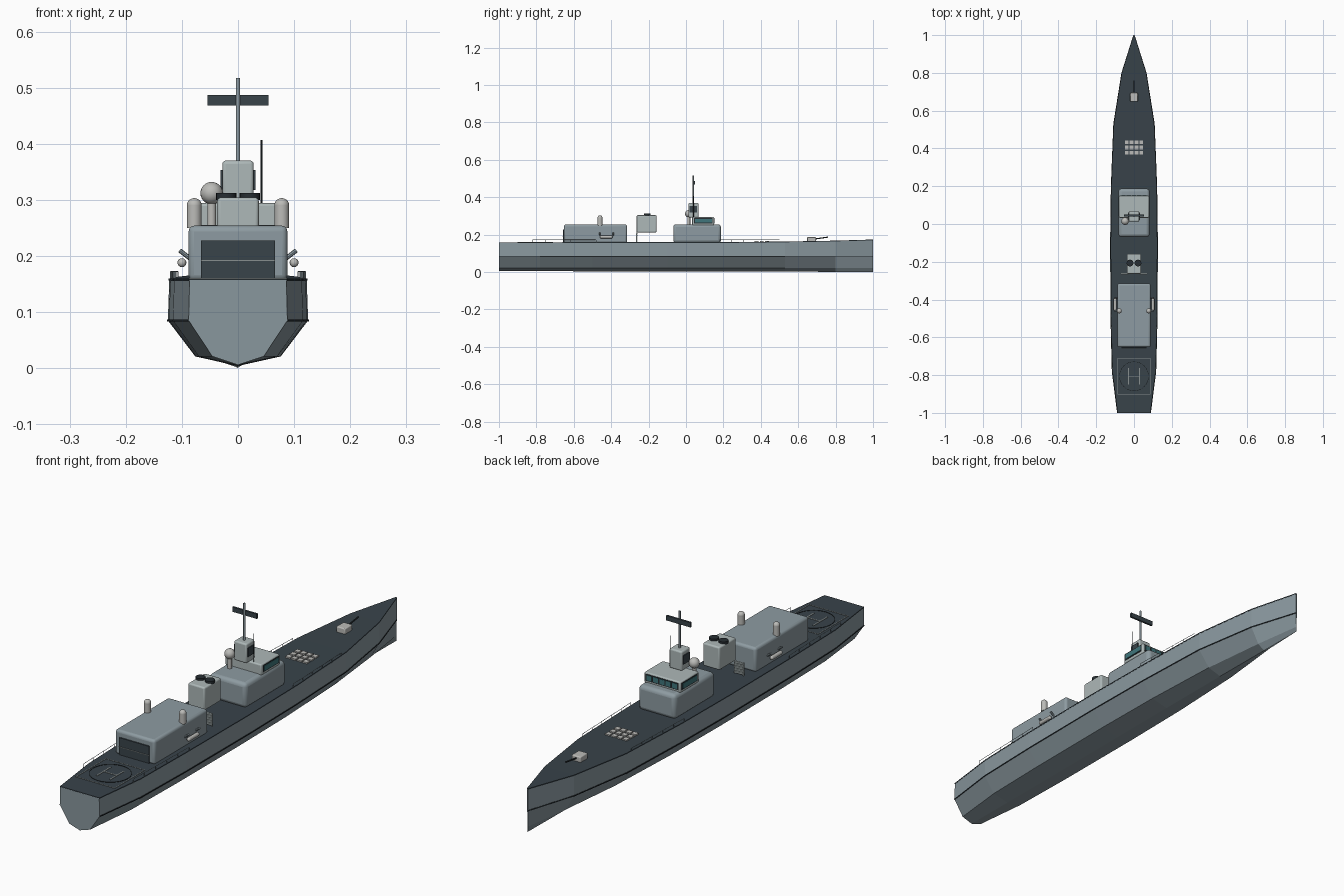
import bpy, bmesh, math
from mathutils import Vector

if "Cube" in bpy.data.objects:
    bpy.data.objects.remove(bpy.data.objects["Cube"])


def mat(name, r, g, b):
    m = bpy.data.materials.new(name)
    m.diffuse_color = (r, g, b, 1)
    m.use_nodes = True
    m.node_tree.nodes["Principled BSDF"].inputs["Base Color"].default_value = m.diffuse_color
    return m


HULL = mat("hull_grey", 0.25, 0.31, 0.34)
HOUSE = mat("house_grey", 0.27, 0.33, 0.36)
LIGHT = mat("light_grey", 0.42, 0.48, 0.48)
WHITE = mat("pale_grey", 0.5, 0.5, 0.48)
DECK = mat("deck_dark", 0.04, 0.056, 0.068)
DARK = mat("dark_fitting", 0.02, 0.027, 0.032)
GLASS = mat("glass", 0.05, 0.18, 0.2)
LINE = mat("marking", 0.25, 0.28, 0.28)


def finish(name, bm, m, smooth=False):
    bmesh.ops.recalc_face_normals(bm, faces=bm.faces)
    me = bpy.data.meshes.new(name)
    bm.to_mesh(me)
    bm.free()
    me.materials.append(m)
    o = bpy.data.objects.new(name, me)
    bpy.context.collection.objects.link(o)
    if smooth:
        bpy.context.view_layer.objects.active = o
        o.select_set(True)
        bpy.ops.object.shade_smooth_by_angle(angle=math.radians(35))
        o.select_set(False)
    return o


def add_box(bm, x0, x1, y0, y1, z0, z1):
    vs = bmesh.ops.create_cube(bm, size=1)["verts"]
    for v in vs:
        v.co = Vector(((x0 + x1) / 2 + v.co.x * (x1 - x0), (y0 + y1) / 2 + v.co.y * (y1 - y0),
                       (z0 + z1) / 2 + v.co.z * (z1 - z0)))


def boxes(name, dims, m, bevel=0):
    bm = bmesh.new()
    for d in dims:
        add_box(bm, *d)
    o = finish(name, bm, m, bevel > 0)
    if bevel:
        b = o.modifiers.new("bevel", "BEVEL")
        b.width, b.segments = bevel, 3
    return o


def add_rod(bm, a, b, r, n=10, r2=None):
    a, b = Vector(a), Vector(b)
    d = b - a
    mx = d.to_track_quat("Z", "Y").to_matrix().to_4x4()
    mx.translation = (a + b) / 2
    bmesh.ops.create_cone(bm, cap_ends=True, segments=n, radius1=r, radius2=r if r2 is None else r2,
                          depth=d.length, matrix=mx)


def rods(name, items, m, n=10):
    bm = bmesh.new()
    for a, b, r in items:
        add_rod(bm, a, b, r, n)
    return finish(name, bm, m, n > 8)


def add_ball(bm, c, r, n=20):
    vs = bmesh.ops.create_uvsphere(bm, u_segments=n, v_segments=n // 2, radius=r)["verts"]
    bmesh.ops.translate(bm, vec=c, verts=vs)


def loft(name, rings, m):
    bm = bmesh.new()
    rows = [[bm.verts.new(p) for p in ring] for ring in rings]
    n = len(rows[0])
    for a, b in zip(rows, rows[1:]):
        for i in range(n):
            j = (i + 1) % n
            bm.faces.new((a[i], a[j], b[j], b[i]))
    bm.faces.new(rows[0])
    bm.faces.new(rows[-1])
    return finish(name, bm, m)


# hull stations: y, half beam, bilge ratio, deck height, keel height
ST = [(-1, .088, .52, .157, .006), (-.78, .116, .6, .157, .005), (-.5, .123, .61, .158, .004),
      (-.1, .125, .61, .158, .004), (.2, .121, .6, .158, .004), (.53, .108, .54, .161, .003),
      (.8, .065, .45, .166, .001), (1, .002, .4, .172, 0)]
loft("hull", [[(s * x, y, z) for s, x, z in (
    (-1, w * .98, d), (-1, w, .085), (-1, w * b, .021), (1, 0, k),
    (1, w * b, .021), (1, w, .085), (1, w * .98, d))] for y, w, b, d, k in ST], HULL)

# deck plate and waterline band
loft("deck", [[(s * (w * .98 + .001), y, d + h) for s, h in ((-1, -.002), (1, -.002), (1, .002), (-1, .002))]
              for y, w, b, d, k in ST], DECK)
for s, side in ((-1, "left"), (1, "right")):
    loft("hull_stripe_" + side, [[(s * (w + o), y, .085 + h) for o, h in (
        (-.001, -.002), (.0015, -.002), (.0015, .002), (-.001, .002))] for y, w, b, d, k in ST], DARK)

# deckhouses, bridge, funnel, tower
boxes("hangar", [(-.088, .088, -.652, -.315, .156, .254)], HOUSE, .01)
boxes("hangar_door", [(-.066, .066, -.657, -.648, .16, .228)], DECK)
boxes("hangar_door_seam", [(-.066, .066, -.659, -.656, .191, .193)], LINE)
boxes("forward_deckhouse", [(-.082, .082, -.068, .187, .156, .255)], HOUSE, .015)
boxes("bridge", [(-.08, .08, .033, .15, .25, .294)], LIGHT, .005)
boxes("funnel", [(-.037, .037, -.264, -.158, .212, .304)], LIGHT, .006)
boxes("mast_tower", [(-.028, .028, .013, .067, .292, .37)], LIGHT, .006)

# bridge windows with dark frames
boxes("window_frames", [(-.072, .072, .149, .1515, .261, .288),
                        (-.0815, .0815, .043, .143, .261, .288)], DARK)
boxes("front_windows", [(x - .011, x + .011, .15, .153, .265, .285) for x in (-.056, -.028, 0, .028, .056)], GLASS)
boxes("side_windows", [(-.083, .083, .048, .138, .265, .285)], GLASS)

# sensors on the tower
boxes("radar_panels", [(s * .0295 - .002, s * .0295 + .002, .02, .06, .318, .353) for s in (-1, 1)], DECK)
rods("mast_pole", [((0, .04, .365), (0, .04, .517), .004)], HOUSE, 12)
boxes("radar_bar", [(-.054, .054, .041, .049, .468, .487)], DECK)
rods("whip_antenna", [((.042, .04, .29), (.042, .04, .407), .0015)], DARK, 8)
bm = bmesh.new()
add_ball(bm, (-.047, .015, .312), .02, 24)
add_rod(bm, (-.047, .015, .25), (-.047, .015, .3), .008, 14)
finish("radome", bm, WHITE, True)

# funnel caps and slatted panels beside the funnel
rods("funnel_caps", [((s * .021, -.207, .3), (s * .021, -.207, .312), .018) for s in (-1, 1)], DARK, 20)
slats = []
for s in (-1, 1):
    xs = sorted((s * .03, s * .07))
    slats += [(*xs, -.268, -.26, .164 + i * .01, .17 + i * .01) for i in range(5)]
    slats += [(x - .0015, x + .0015, -.266, -.262, .158, .212) for x in xs]
boxes("slatted_panels", slats, LIGHT)

# domes on the hangar roof
bm = bmesh.new()
for s in (-1, 1):
    add_rod(bm, (s * .078, -.46, .25), (s * .078, -.46, .29), .013, 20)
    add_ball(bm, (s * .078, -.46, .29), .0132, 20)
finish("hangar_domes", bm, WHITE, True)

# side canisters with brackets
bm = bmesh.new()
for s in (-1, 1):
    add_rod(bm, (s * .1, -.453, .188), (s * .1, -.4, .188), .008, 14)
    for y in (-.453, -.4):
        add_ball(bm, (s * .1, y, .188), .008, 14)
finish("side_canisters", bm, WHITE, True)
rods("canister_brackets", [((s * .086, y, .196), (s * .104, y, .21), .004)
                           for s in (-1, 1) for y in (-.46, -.39)], HOUSE, 8)

# launch cells and bow gun
boxes("launch_cells", [(x - .01, x + .01, y - .01, y + .01, .158, .167)
                       for x in (-.038, -.0127, .0127, .038) for y in (.377, .405, .433)], WHITE)
boxes("gun_turret", [(-.02, .02, .648, .695, .16, .187)], WHITE, .004)
rods("gun_barrel", [((0, .69, .177), (0, .76, .187), .003)], DARK, 10)

# railings
rail = []
for s in (-1, 1):
    for y0, y1, xa, xb in ((-.82, -.48, .111, .12), (.18, .5, .118, .107)):
        rail.append(((s * xa, y0, .172), (s * xb, y1, .172), .0009))
        for i in range(6):
            t = i / 5
            x, y = s * (xa + (xb - xa) * t), y0 + (y1 - y0) * t
            rail.append(((x, y, .157), (x, y, .172), .0009))
rods("railings", rail, HOUSE, 6)

# helipad markings
Z = (.159, .1605)
boxes("pad_marking", [(-.087, .087, -.902, -.899, *Z), (-.087, .087, -.713, -.71, *Z),
                      (-.087, -.084, -.902, -.71, *Z), (.084, .087, -.902, -.71, *Z),
                      (-.032, -.027, -.85, -.762, *Z), (.027, .032, -.85, -.762, *Z),
                      (-.027, .027, -.8085, -.8035, *Z)], LINE)
ring = [(.077 * math.cos(i * math.pi / 16), -.806 + .077 * math.sin(i * math.pi / 16), .16) for i in range(33)]
rods("pad_circle", [(a, b, .0012) for a, b in zip(ring, ring[1:])], DARK, 6)
